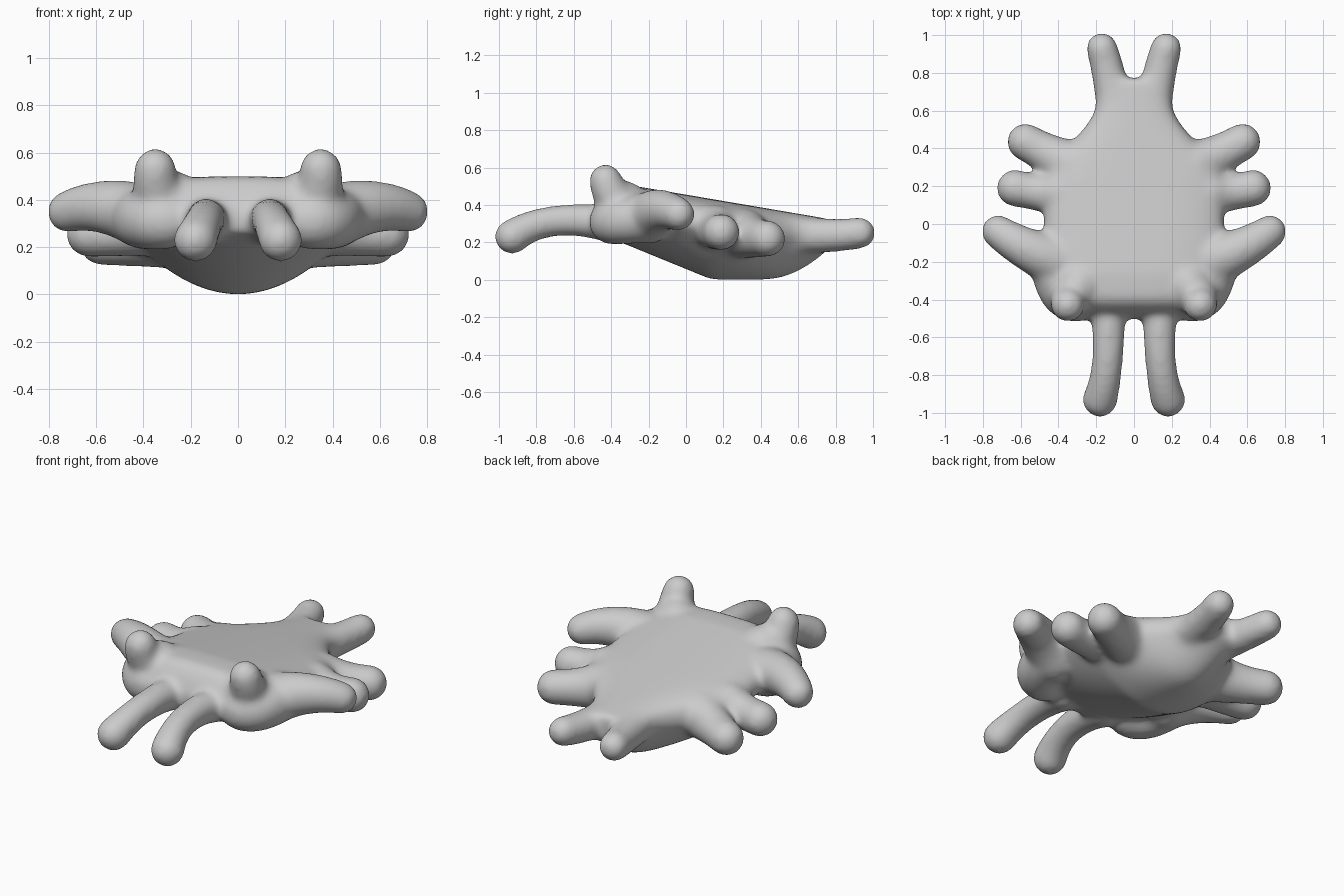
import bpy, bmesh, math
from mathutils import Vector, Matrix

cube = bpy.data.objects.get("Cube")
if cube:
    bpy.data.objects.remove(cube, do_unlink=True)

grey = bpy.data.materials.new("plain grey")
grey.use_nodes = True
colour = (.6, .6, .6, 1)
grey.diffuse_color = colour
grey.node_tree.nodes["Principled BSDF"].inputs["Base Color"].default_value = colour

bm = bmesh.new()


def clamp(value, low, high):
    return max(low, min(high, value))


def body_section(y):
    """Half width, top, rim and underside heights of the body at y."""
    taper = clamp((y - .2) / .45, 0, 1)
    taper = taper * taper * (3 - 2 * taper)
    nose = max(0, -.1 - y)
    half_width = .48 - .28 * taper - nose ** 2
    brow = max(0, -.38 - y)
    top = min(.5, .455 - .17 * y) - 10 * brow ** 2
    rim = clamp(.295 - .12 * y, .24, .33)
    heel = max(0, y - .42)
    underside = max(0, .056 - .41 * y) + 1.4 * heel ** 2
    return half_width, top, rim, underside


def body_ring(y, steps=48):
    """Flat-topped, bowl-bottomed ring of vertices."""
    half_width, top, rim, underside = body_section(y)
    ring = []
    for i in range(steps):
        angle = math.tau * i / steps
        c, s = math.cos(angle), math.sin(angle)
        if s > 0:
            x = math.copysign(abs(c) ** .7, c)
            z = rim + (top - rim) * s ** .6
        else:
            x = c
            z = rim + (underside - rim) * s * s
        ring.append(bm.verts.new((half_width * x, y, z)))
    return ring


def build_body(front, back, count):
    rings = [body_ring(front + (back - front) * i / count) for i in range(count + 1)]
    for near, far in zip(rings, rings[1:]):
        for i in range(len(near)):
            bm.faces.new((near[i - 1], near[i], far[i], far[i - 1]))
    bm.faces.new(rings[0][::-1])
    bm.faces.new(rings[-1])


def limb(root, bend, tip, count=24):
    """Rounded limb on both sides, curved through (x, y, z, radius) controls."""
    root, bend, tip = Vector(root), Vector(bend), Vector(tip)
    for side in (1, -1):
        for k in range(count + 1):
            t = k / count
            x, y, z, radius = root.lerp(bend, t).lerp(bend.lerp(tip, t), t)
            place = Matrix.Translation((side * x, y, z))
            bmesh.ops.create_icosphere(bm, subdivisions=3, radius=radius, matrix=place)


build_body(front=-.5, back=.77, count=32)

# Shoulder lumps
limb(root=(.3, -.4, .31, .12), bend=(.4, -.4, .31, .13), tip=(.42, -.2, .33, .13))
# Eye stalks
limb(root=(.29, -.33, .4, .13), bend=(.36, -.4, .42, .1), tip=(.35, -.43, .53, .09))
# Feelers
limb(root=(.14, -.42, .3, .1), bend=(.12, -.75, .36, .07), tip=(.18, -.93, .23, .095))
# Front legs
limb(root=(.4, -.2, .33, .14), bend=(.58, -.14, .4, .11), tip=(.72, -.04, .35, .09))
# Middle legs
limb(root=(.4, .16, .28, .12), bend=(.5, .16, .25, .09), tip=(.63, .19, .255, .1))
# Back legs
limb(root=(.33, .31, .245, .135), bend=(.46, .37, .22, .1), tip=(.575, .435, .22, .1))
# Tail lobes
limb(root=(.1, .6, .24, .1), bend=(.13, .8, .23, .09), tip=(.17, .93, .25, .085))

bmesh.ops.recalc_face_normals(bm, faces=bm.faces)
for face in bm.faces:
    face.smooth = True
mesh = bpy.data.meshes.new("creature_body")
bm.to_mesh(mesh)
bm.free()
mesh.materials.append(grey)
body = bpy.data.objects.new("creature_body", mesh)
bpy.context.collection.objects.link(body)

# Fuse the parts into one soft skin
remesh = body.modifiers.new("fuse", 'REMESH')
remesh.mode = 'VOXEL'
remesh.voxel_size = .015
remesh.use_smooth_shade = True
soften = body.modifiers.new("soften", 'SMOOTH')
soften.factor = .5
soften.iterations = 28
